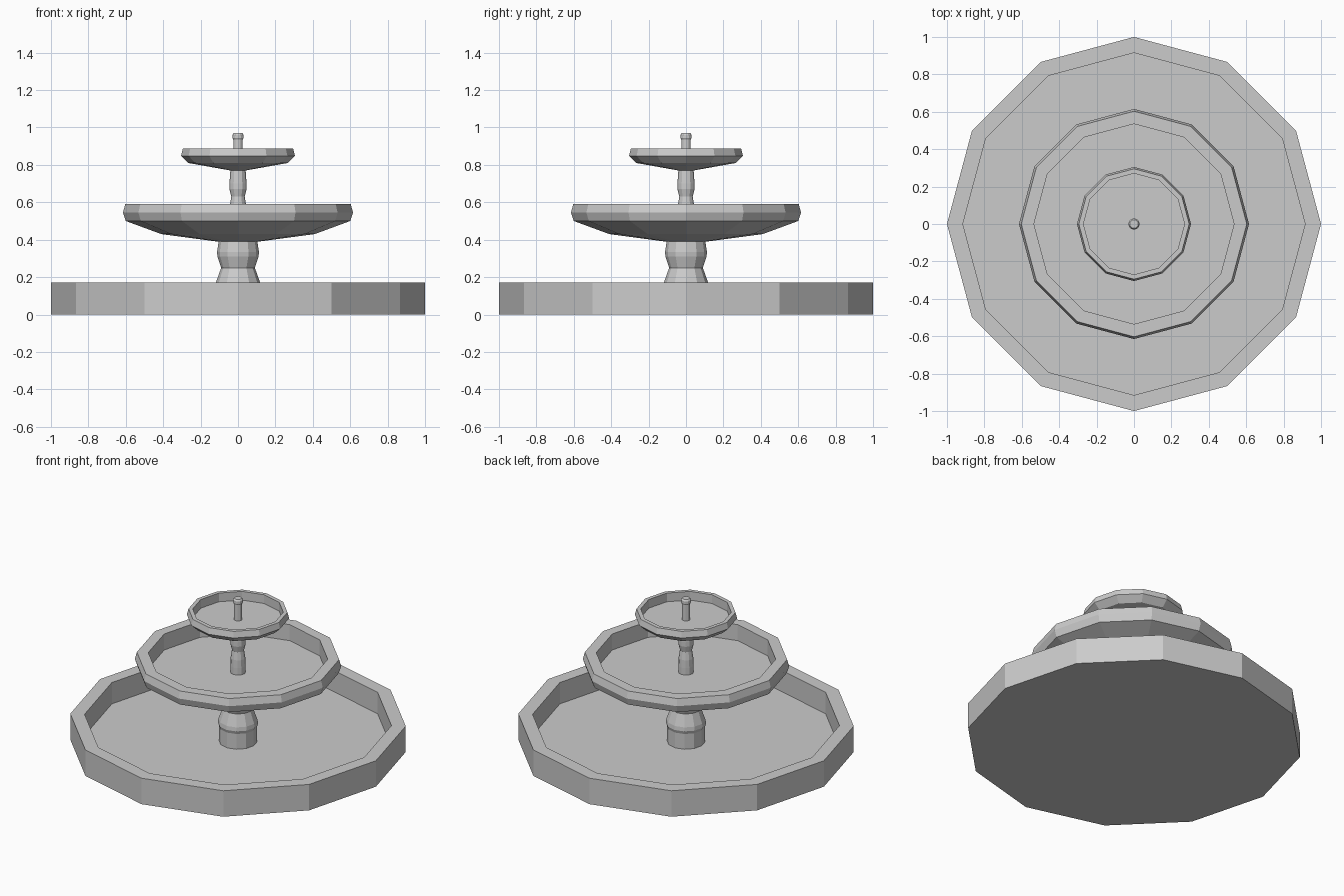
import bpy, bmesh, math

if "Cube" in bpy.data.objects:
    bpy.data.objects.remove(bpy.data.objects["Cube"])

SIDES = 12


def lathe(name, profile):
    """Spin an (r, z) profile, bottom to top, into a flat-faced capped solid."""
    bm = bmesh.new()
    rings = []
    for r, z in profile:
        rings.append([bm.verts.new((r * math.cos(2 * math.pi * i / SIDES),
                                    r * math.sin(2 * math.pi * i / SIDES), z))
                      for i in range(SIDES)])
    for a, b in zip(rings, rings[1:]):
        for i in range(SIDES):
            j = (i + 1) % SIDES
            bm.faces.new((a[i], a[j], b[j], b[i]))
    bm.faces.new(rings[0][::-1])
    bm.faces.new(rings[-1])
    me = bpy.data.meshes.new(name)
    bm.to_mesh(me)
    bm.free()
    ob = bpy.data.objects.new(name, me)
    bpy.context.collection.objects.link(ob)
    return ob


# ground basin with recessed floor
lathe("lower_basin", [(1, 0), (1, 0.17), (0.915, 0.17), (0.915, 0.03)])

# baluster column carrying the middle bowl
lathe("lower_column", [(0.113, 0.03), (0.113, 0.13), (0.12, 0.15), (0.117, 0.175),
                       (0.09, 0.25), (0.11, 0.31), (0.112, 0.335), (0.102, 0.40)])

# middle bowl
lathe("middle_bowl", [(0.11, 0.39), (0.41, 0.43), (0.60, 0.50), (0.615, 0.545),
                      (0.603, 0.59), (0.535, 0.59), (0.535, 0.485)])

# slim column carrying the top bowl
lathe("upper_column", [(0.046, 0.485), (0.046, 0.53), (0.044, 0.58), (0.036, 0.63),
                       (0.046, 0.67), (0.046, 0.70), (0.04, 0.78)])

# top bowl
lathe("top_bowl", [(0.04, 0.77), (0.265, 0.81), (0.305, 0.848),
                   (0.295, 0.887), (0.27, 0.887), (0.27, 0.83)])

# spout
lathe("spout", [(0.025, 0.83), (0.025, 0.935), (0.03, 0.943), (0.03, 0.96), (0.023, 0.97)])
